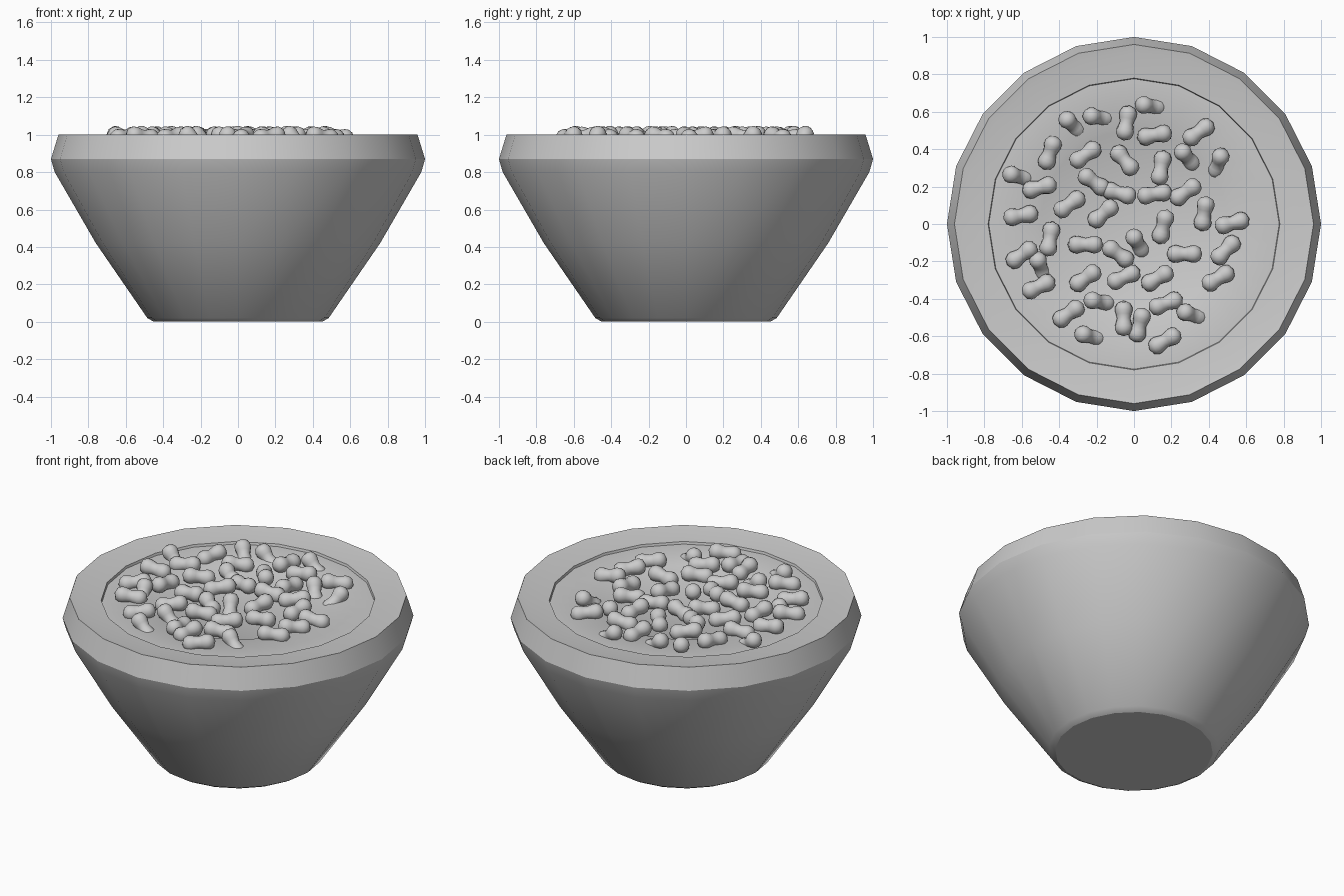
import bpy, bmesh
from math import sin, cos, pi, radians
from mathutils import Euler

if "Cube" in bpy.data.objects:
    bpy.data.objects.remove(bpy.data.objects["Cube"])


def revolve(name, profile, sides, along_x=False):
    """Lathe (radius, height) points into a mesh; zero radius makes a pole."""
    bm = bmesh.new()
    rings = []
    for r, h in profile:
        count = 1 if r == 0 else sides
        ring = []
        for i in range(count):
            a = 2 * pi * i / sides
            p = (r * cos(a), r * sin(a), h)
            ring.append(bm.verts.new((p[2], p[0], p[1]) if along_x else p))
        rings.append(ring)
    for a, b in zip(rings, rings[1:]):
        for i in range(sides):
            j = (i + 1) % sides
            quad = [a[i % len(a)], a[j % len(a)], b[j % len(b)], b[i % len(b)]]
            bm.faces.new(list(dict.fromkeys(quad)))
    bmesh.ops.recalc_face_normals(bm, faces=bm.faces)
    mesh = bpy.data.meshes.new(name)
    bm.to_mesh(mesh)
    bm.free()
    return mesh


def add(name, mesh):
    ob = bpy.data.objects.new(name, mesh)
    bpy.context.collection.objects.link(ob)
    return ob


def smooth(ob, angle):
    bpy.ops.object.select_all(action='DESELECT')
    ob.select_set(True)
    bpy.context.view_layer.objects.active = ob
    bpy.ops.object.shade_smooth_by_angle(angle=radians(angle))


# Bowl: faceted outer wall, bevelled rim, inner wall
bowl = add("bowl", revolve("bowl", [
    (0, 0), (0.45, 0), (0.485, 0.02), (0.76, 0.42), (0.98, 0.80), (1.0, 0.87),
    (0.96, 1.0), (0.92, 0.993), (0.78, 0.98), (0.76, 0.90), (0.42, 0.10), (0, 0.08)], 20))
smooth(bowl, 30)

# Filling with a shallow step near the middle
filling = add("filling", revolve("filling", [
    (0, 0.90), (0.755, 0.90), (0.785, 0.965), (0.52, 0.97), (0.50, 0.96), (0, 0.96)], 40))
smooth(filling, 30)

# Nut shape shared by all nuts
half = [(0.036, 0), (0.041, 0.022), (0.047, 0.042), (0.046, 0.062), (0.034, 0.083), (0, 0.096)]
nut_mesh = revolve("nut", [(r, -h) for r, h in half[:0:-1]] + half, 14, True)
nut_mesh.polygons.foreach_set("use_smooth", [True] * len(nut_mesh.polygons))

# Nuts lying flat: x, y, direction
flat = [
    (-.04, .54, 80), (.11, .475, 10), (.345, .49, 35), (-.45, .38, 70), (-.26, .37, 35),
    (-.05, .34, -50), (.145, .30, 80), (-.505, .195, 15), (-.215, .225, -35),
    (-.08, .165, -15), (.11, .16, 10), (.275, .17, 35), (-.345, .105, 35),
    (-.165, .055, 40), (-.605, .045, 10), (.375, .055, 80), (.525, .005, 15),
    (.155, -.015, 75), (-.45, -.08, 80), (-.26, -.11, 0), (-.085, -.16, -35),
    (.27, -.16, 0), (.49, -.14, 45), (-.6, -.165, 35), (-.51, -.335, 25),
    (-.26, -.29, 35), (-.055, -.285, 25), (.125, -.29, 30), (.45, -.29, 30),
    (-.35, -.48, 35), (-.055, -.505, 90), (.03, -.54, 75), (.17, -.425, 20),
    (.165, -.625, 30)]
# Nuts dipping into the filling: x, y, direction of the low end
dipped = [
    (.09, .63, -10), (-.19, .57, -10), (-.33, .53, -45), (.285, .355, -50),
    (.45, .325, 250), (-.62, .255, -15), (.02, -.105, -60), (-.5, -.23, -70),
    (-.185, -.415, -10), (.31, -.485, -20), (-.235, -.6, -15)]
for nuts, tilt, z in ((flat, 8, 0.99), (dipped, 40, 0.968)):
    for i, (x, y, turn) in enumerate(nuts):
        nut = add("nut", nut_mesh)
        nut.location = (x, y, z)
        lean = tilt if tilt > 10 else tilt * (-1) ** i
        nut.rotation_euler = Euler((0, radians(lean), radians(turn)))
